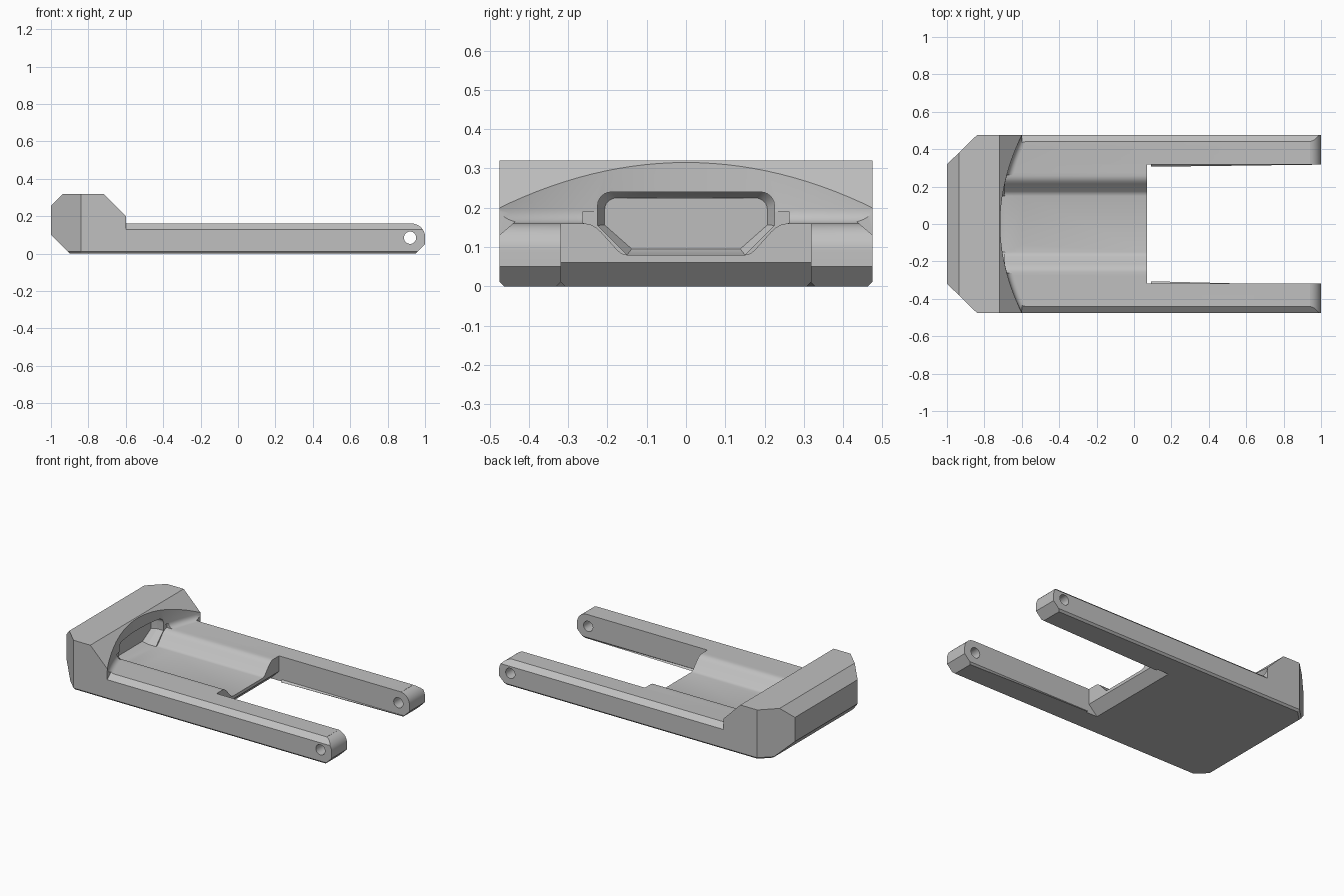
import bpy, bmesh, math

cube = bpy.data.objects.get("Cube")
if cube:
    bpy.data.objects.remove(cube, do_unlink=True)

HALF = 0.475      # half width
FLOOR = 0.16      # deck height

grey = bpy.data.materials.new("plain_grey")
grey.use_nodes = True
colour = (0.53, 0.53, 0.53, 1)
grey.diffuse_color = colour
grey.node_tree.nodes["Principled BSDF"].inputs["Base Color"].default_value = colour


def loft(name, rings, bevel_bottom=0):
    """Closed solid through matching rings of points."""
    bm = bmesh.new()
    loops = [[bm.verts.new(p) for p in ring] for ring in rings]
    n = len(loops[0])
    for a, b in zip(loops, loops[1:]):
        for i in range(n):
            j = (i + 1) % n
            bm.faces.new((a[i], a[j], b[j], b[i]))
    bm.faces.new(loops[0])
    bm.faces.new(loops[-1])
    if bevel_bottom:
        edges = [e for e in bm.edges if all(abs(v.co.z) < 1e-6 for v in e.verts)]
        bmesh.ops.bevel(bm, geom=edges, offset=bevel_bottom, segments=1, affect='EDGES')
    bmesh.ops.recalc_face_normals(bm, faces=bm.faces)
    mesh = bpy.data.meshes.new(name)
    bm.to_mesh(mesh)
    bm.free()
    obj = bpy.data.objects.new(name, mesh)
    bpy.context.collection.objects.link(obj)
    return obj


def prism(name, pts, axis, lo, hi, **kw):
    """Extrude a 2D outline along one axis."""
    place = {'x': lambda p, t: (t, p[0], p[1]),
             'y': lambda p, t: (p[0], t, p[1]),
             'z': lambda p, t: (p[0], p[1], t)}[axis]
    return loft(name, [[place(p, t) for p in pts] for t in (lo, hi)], **kw)


def mirrored(half):
    return half + [(-a, b) for a, b in reversed(half)]


def arc(cx, cz, r, start, end, steps):
    angles = [math.radians(start + (end - start) * i / steps) for i in range(steps + 1)]
    return [(cx + r * math.cos(a), cz + r * math.sin(a)) for a in angles]


def wall_x(y):
    """Concave front wall of the raised head."""
    return -0.715 + y * y / 1.954


# Body: side silhouette, tall head and long deck with rounded tips
side = [(-0.85, -0.05), (-1, 0.1), (-1, 0.255), (-0.935, 0.32), (-0.72, 0.32), (-0.6, 0.2)]
side += [(0.94, 0.2)] + arc(0.93, 0.09, 0.07, 81, 0, 10) + [(1, 0.05), (0.9, -0.05)]
body = prism("fork_body", side, 'y', -0.6, 0.6)

# Plan outline: clipped rear corners, open slot, small bottom chamfer
upper = [(-1.05, 0.27), (-0.84, HALF), (1.05, HALF), (1.05, 0.318), (0.07, 0.318)]
plan = prism("plan", upper + [(x, -y) for x, y in reversed(upper)], 'z', 0, 0.5, bevel_bottom=0.012)

# Deck cut: curved wall with a fillet at its foot
rings = []
for i in range(33):
    y = -0.55 + 1.1 * i / 32
    x = wall_x(y)
    foot = arc(x + 0.035, FLOOR + 0.035, 0.035, 180, 270, 6)
    rings.append([(px, y, pz) for px, pz in [(x, 0.4)] + foot + [(1.2, FLOOR), (1.2, 0.4)]])
deck = loft("deck_cut", rings)

# Trough along the deck with eased edges
half = [(0.15, 0.08), (0.163, 0.083), (0.174, 0.091), (0.215, 0.137),
        (0.228, 0.149), (0.242, 0.157), (0.262, 0.161), (0.262, 0.19)]
trough = prism("trough_cut", mirrored(half), 'x', -0.69, 0.3)

# Pocket under the head, tapering toward its curved back wall
corner = arc(0.19, 0.205, 0.035, 0, 90, 6)
half = [(0.15, 0.08), (0.225, 0.155)] + corner
section = mirrored(half + [(0.1, 0.24), (0, 0.24)])
section = [p for i, p in enumerate(section) if i == 0 or p != section[i - 1]]


def pocket_ring(x, width, bottom, top):
    scale = (top - bottom) / 0.16
    return [(x + y * y / 1.954, y * width, bottom + (z - 0.08) * scale) for y, z in section]


pocket = loft("pocket_cut", [pocket_ring(-0.6, 1, 0.08, 0.24), pocket_ring(-0.76, 1, 0.08, 0.24),
                             pocket_ring(-0.79, 0.92, 0.095, 0.225)])

# Undercut at the slot end, arm edge chamfers and pin holes
undercut = prism("undercut", [(-0.01, -0.02), (0.09, -0.02), (0.09, 0.08)], 'y', -0.318, 0.318)
edges = [prism("edge_cut", [(s * 0.405, 0.19), (s * 0.51, 0.1), (s * 0.51, 0.19)], 'x', -0.6, 1.2)
         for s in (-1, 1)]
hole = prism("hole_cut", arc(0.92, 0.085, 0.033, 0, 345, 23), 'y', -0.7, 0.7)

# Combine
cutters = [plan, deck, trough, pocket, undercut, *edges, hole]
for cutter in cutters:
    cutter.hide_render = True
    mod = body.modifiers.new(cutter.name, 'BOOLEAN')
    mod.operation = 'INTERSECT' if cutter is plan else 'DIFFERENCE'
    mod.solver = 'EXACT'
    mod.object = cutter
graph = bpy.context.evaluated_depsgraph_get()
result = bpy.data.meshes.new_from_object(body.evaluated_get(graph))
body.modifiers.clear()
body.data = result
for cutter in cutters:
    bpy.data.objects.remove(cutter, do_unlink=True)

# Finish
result.materials.clear()
result.materials.append(grey)
for obj in bpy.context.selected_objects:
    obj.select_set(False)
body.select_set(True)
bpy.context.view_layer.objects.active = body
bpy.ops.object.shade_smooth_by_angle(angle=math.radians(28))
